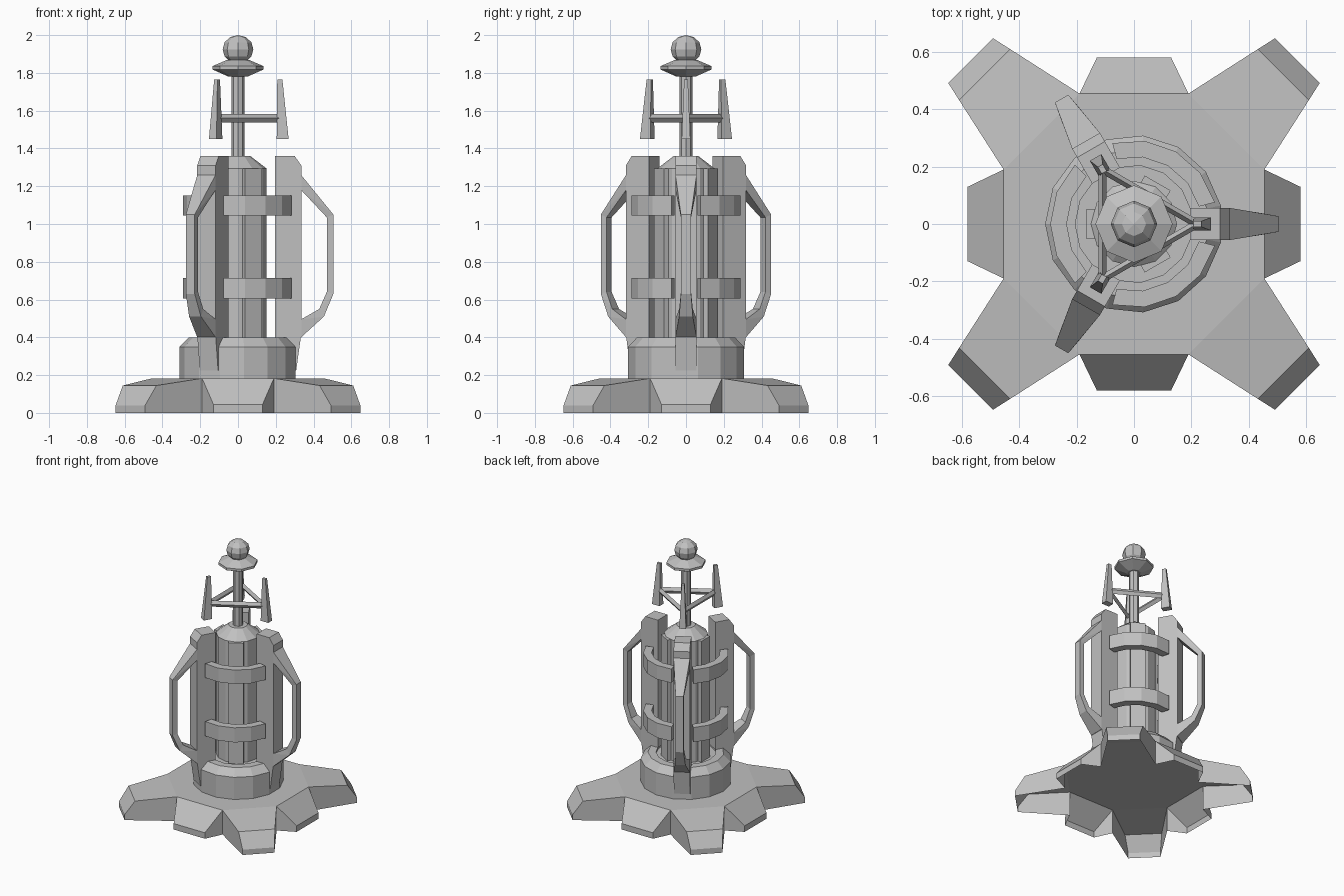
import bpy
import bmesh
from math import cos, sin, pi, radians
from mathutils import Matrix

if "Cube" in bpy.data.objects:
    bpy.data.objects.remove(bpy.data.objects["Cube"], do_unlink=True)

grey = bpy.data.materials.new("plain_grey")
grey.use_nodes = True
COLOUR = (0.53, 0.53, 0.53, 1)
grey.diffuse_color = COLOUR
grey.node_tree.nodes["Principled BSDF"].inputs["Base Color"].default_value = COLOUR


def finish(name, bm):
    bmesh.ops.recalc_face_normals(bm, faces=bm.faces)
    mesh = bpy.data.meshes.new(name)
    bm.to_mesh(mesh)
    bm.free()
    mesh.materials.append(grey)
    obj = bpy.data.objects.new(name, mesh)
    bpy.context.collection.objects.link(obj)
    return obj


def hulls(name, groups, angle=0):
    """One object made of convex solids, turned about the upright axis."""
    bm = bmesh.new()
    for points in groups:
        verts = [bm.verts.new(p) for p in points]
        result = bmesh.ops.convex_hull(bm, input=verts)
        spare = [v for v in result["geom_interior"] if isinstance(v, bmesh.types.BMVert)]
        bmesh.ops.delete(bm, geom=spare, context='VERTS')
    bmesh.ops.dissolve_limit(bm, angle_limit=radians(1), verts=bm.verts, edges=bm.edges)
    bmesh.ops.rotate(bm, verts=bm.verts, matrix=Matrix.Rotation(radians(angle), 3, 'Z'))
    return finish(name, bm)


def lathe(name, profile, sides, start=0.0):
    """Faceted turned solid from (radius, height) points, capped at both ends."""
    bm = bmesh.new()
    rings = []
    for r, z in profile:
        rings.append([bm.verts.new((r * cos(start + 2 * pi * i / sides),
                                    r * sin(start + 2 * pi * i / sides), z))
                      for i in range(sides)])
    for low, high in zip(rings, rings[1:]):
        for i in range(sides):
            j = (i + 1) % sides
            bm.faces.new((low[i], low[j], high[j], high[i]))
    bm.faces.new(rings[0])
    bm.faces.new(rings[-1])
    bmesh.ops.remove_doubles(bm, verts=bm.verts, dist=0.0005)
    return finish(name, bm)


def slab(points, half):
    """Side profile points (x, z) given thickness along y."""
    return [(x, s * half, z) for x, z in points for s in (-1, 1)]


# Base: a hollow shell, open underneath, with four tabs and four arms
A, B, TOP = 0.455, 0.19, 0.183


def base_shell():
    bm = bmesh.new()
    rim = []
    for k in range(4):
        turn = Matrix.Rotation(k * pi / 2, 3, 'Z')

        def vert(x, y, z):
            v = bm.verts.new((x, y, z))
            v.co = turn @ v.co
            return v

        def strip(lefts, rights):
            """Top strip between two edge lines, with a wall below each line."""
            for i in range(len(lefts) - 1):
                bm.faces.new((lefts[i], lefts[i + 1], rights[i + 1], rights[i]))

        roots = [vert(A, -B, TOP), vert(A, B, TOP), vert(B, A, TOP)]
        rim += roots[:2]
        # Tab
        tab = [[roots[i], vert(0.58, s * 0.13, 0.045), vert(0.58, s * 0.13, 0), vert(A, s * B, 0)]
               for i, s in ((0, -1), (1, 1))]
        strip(tab[0][:3], tab[1][:3])
        # Arm
        arm = []
        for root, flip in ((roots[1], False), (roots[2], True)):
            line = [(0.61, 0.432, 0.145), (0.648, 0.492, 0.04), (0.648, 0.492, 0), (A, B, 0)]
            arm.append([root] + [vert(y, x, z) if flip else vert(x, y, z) for x, y, z in line])
        strip(arm[0][:4], arm[1][:4])
        for wall in tab + arm:
            bm.faces.new(wall)
    bm.faces.new(rim)
    bmesh.ops.remove_doubles(bm, verts=bm.verts, dist=0.0005)
    return finish("base_shell", bm)


base_shell()

# Collar and central column
lathe("collar", [(0.31, 0.183), (0.31, 0.35), (0.26, 0.4), (0.205, 0.4), (0.205, 0.385)], 15, pi)
lathe("core_column", [(0.15, 0.385), (0.15, 1.295), (0.065, 1.36)], 12)
for k in range(3):
    rib = [(x, y, z) for x in (0.08, 0.165) for y in (-0.052, 0.052) for z in (0.385, 1.295)]
    hulls("core_rib", [rib], 60 + 120 * k)

# Mast, dish and ball
lathe("mast", [(0.035, 1.35), (0.035, 1.79)], 8)
lathe("mast_dish", [(0.05, 1.78), (0.135, 1.818), (0.135, 1.836), (0.06, 1.868)], 8)
lathe("mast_ball", [(0.045, 1.862), (0.071, 1.887), (0.081, 1.925), (0.071, 1.962),
                    (0.042, 1.989), (0.0, 2.0)], 8)

# Three upright fins, each with a handle and a foot
OUTER = [(0.334, 1.26), (0.505, 1.05), (0.505, 0.63), (0.455, 0.51), (0.334, 0.4)]
INNER = [(0.334, 1.18), (0.47, 1.035), (0.47, 0.64), (0.43, 0.55), (0.334, 0.495)]
WIDTH = [0.056, 0.027, 0.027, 0.036, 0.056]
for k in range(3):
    groups = [slab([(0.195, 0.4), (0.195, 1.36), (0.3, 1.36), (0.335, 1.31), (0.335, 0.4)], 0.056),
              slab([(0.25, 0.41), (0.334, 0.41), (0.308, 0.225), (0.28, 0.225)], 0.056)]
    for i in range(4):
        groups.append(slab([OUTER[i], INNER[i]], WIDTH[i]) + slab([OUTER[i + 1], INNER[i + 1]], WIDTH[i + 1]))
    hulls("fin", groups, 120 * k)


def clamp(name, angle, low, high, steps=4, spread=45):
    """Curved band between two fins."""
    bm = bmesh.new()
    sections = []
    for i in range(steps + 1):
        a = radians(angle - spread + 2 * spread * i / steps)
        sections.append([bm.verts.new((r * cos(a), r * sin(a), z))
                         for r, z in ((0.235, low), (0.292, low), (0.292, high), (0.235, high))])
    for p, q in zip(sections, sections[1:]):
        for i in range(4):
            j = (i + 1) % 4
            bm.faces.new((p[i], p[j], q[j], q[i]))
    bm.faces.new(sections[0])
    bm.faces.new(sections[-1])
    return finish(name, bm)


for k in range(3):
    clamp("lower_clamp", 60 + 120 * k, 0.605, 0.715)
    clamp("upper_clamp", 60 + 120 * k, 1.045, 1.15)

# Three aerial blades joined by a triangle of diamond-section struts
for k in range(3):
    blade = slab([(0.205, 1.45), (0.268, 1.45)], 0.023) + slab([(0.208, 1.765), (0.235, 1.765)], 0.01)
    hulls("aerial_blade", [blade], 120 * k)
    strut = [(0.11 + dx, y, 1.56 + dz) for y in (-0.19, 0.19)
             for dx, dz in ((-0.014, 0), (0.014, 0), (0, -0.023), (0, 0.023))]
    hulls("aerial_strut", [strut], 60 + 120 * k)
